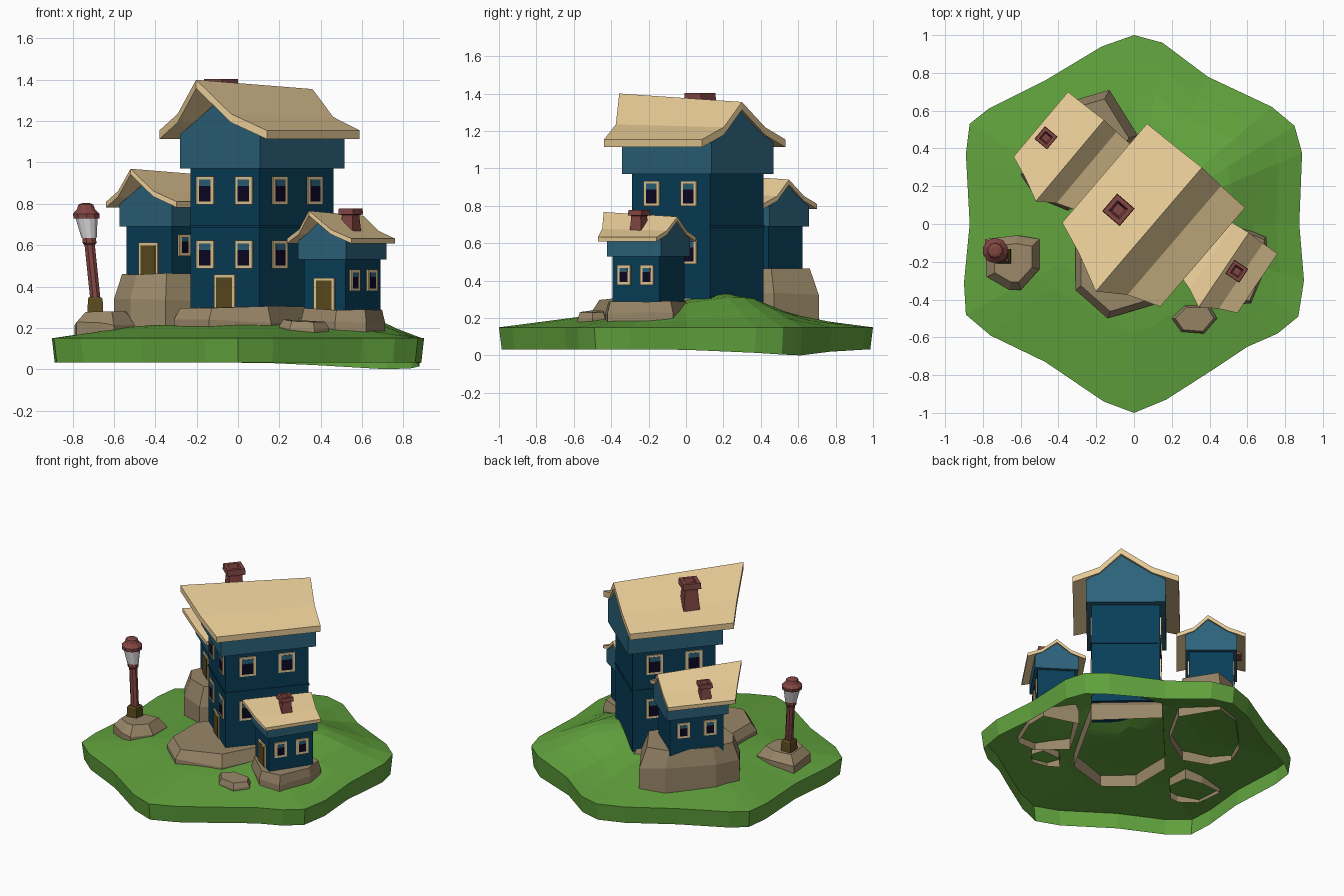
import bpy, bmesh, math, random
from mathutils import Matrix, Vector

if "Cube" in bpy.data.objects:
    bpy.data.objects.remove(bpy.data.objects["Cube"])

random.seed(4)


def mat(name, hexcol):
    rgb = [int(hexcol[i:i + 2], 16) / 255 for i in (0, 2, 4)]
    lin = [c / 12.92 if c <= 0.04045 else ((c + 0.055) / 1.055) ** 2.4 for c in rgb]
    m = bpy.data.materials.new(name)
    m.diffuse_color = (*lin, 1)
    m.use_nodes = True
    m.node_tree.nodes["Principled BSDF"].inputs["Base Color"].default_value = m.diffuse_color
    return m


GRASS = mat("grass green", "61A23D")
ROCK = mat("stone", "988668")
WALL = mat("dark teal wall", "083E58")
GABLE = mat("light teal gable", "2C627B")
CREAM = mat("cream", "E6CA96")
BRICK = mat("brick red", "824643")
DOOR = mat("olive door", "5C4B1E")
PANE = mat("navy pane", "0B0824")
GLASS = mat("lamp glass", "DADADA")


def add(name, verts, faces, material, M=Matrix()):
    me = bpy.data.meshes.new(name)
    me.from_pydata([tuple(v) for v in verts], [], faces)
    bm = bmesh.new()
    bm.from_mesh(me)
    bmesh.ops.recalc_face_normals(bm, faces=bm.faces)
    if max(bm.faces, key=lambda f: f.calc_center_median().z).normal.z < -.01:
        bmesh.ops.reverse_faces(bm, faces=bm.faces)
    bm.to_mesh(me)
    bm.free()
    me.materials.append(material)
    ob = bpy.data.objects.new(name, me)
    ob.matrix_world = M
    bpy.context.collection.objects.link(ob)
    return ob


def loft(name, rings, material, M=Matrix(), bottom=True):
    """Skin a stack of equal-length rings; the last ring is always capped."""
    n = len(rings[0])
    verts = [v for r in rings for v in r]
    faces = [(k * n + i, k * n + (i + 1) % n, (k + 1) * n + (i + 1) % n, (k + 1) * n + i)
             for k in range(len(rings) - 1) for i in range(n)]
    faces.append(tuple((len(rings) - 1) * n + i for i in range(n)))
    if bottom:
        faces.append(tuple(range(n))[::-1])
    return add(name, verts, faces, material, M)


def turned(name, prof, sides, material, M=Matrix()):
    """Profile of (radius, x, y, z) rings."""
    ring = lambda r, x, y, z: [(x + r * math.cos(math.tau * (i + .5) / sides),
                                y + r * math.sin(math.tau * (i + .5) / sides), z) for i in range(sides)]
    return loft(name, [ring(*p) for p in prof], material, M)


def box(name, x0, x1, y0, y1, z0, z1, material, M):
    ring = lambda z: [(x0, y0, z), (x1, y0, z), (x1, y1, z), (x0, y1, z)]
    return loft(name, [ring(z0), ring(z1)], material, M)


# island: open-bottomed grass shell
RIM = [(0, 1), (.15, .96), (.39, .78), (.73, .62), (.85, .52), (.89, .375), (.875, 0), (.9, -.3),
       (.87, -.49), (.76, -.58), (.6, -.65), (.42, -.77), (.17, -.93), (0, -1), (-.16, -.94),
       (-.47, -.73), (-.76, -.59), (-.89, -.48), (-.9, -.31), (-.87, 0), (-.89, .37), (-.87, .53),
       (-.77, .61), (-.47, .76), (-.17, .94)]


def ground(x, y, t):
    d2 = ((x - .42) ** 2 + ((y - .22) * .9) ** 2) / .14
    hill = .04 * math.exp(-d2 * d2) + .075 * math.exp(-2 * d2)
    return .15 + .065 * min(1, (1 - t) / .5) + hill * min(1, (1 - t) / .12)


rings = [[(x * .985, y * .985, .032 - .032 * math.exp(-((x - .73) ** 2 + (y - .62) ** 2) / .15))
          for x, y in RIM]]
for t in (1, .86, .72, .58, .44, .3, .1):
    rings.append([(x * t, y * t, ground(x * t, y * t, t)) for x, y in RIM])
loft("grass_island", rings, GRASS, bottom=False)


# rocks: chipped hollow shells from a plan outline
def rock(name, pts, z0, z1, top=.8):
    cx = sum(p[0] for p in pts) / len(pts)
    cy = sum(p[1] for p in pts) / len(pts)

    def ring(s, z, jit):
        return [(cx + (x - cx) * s, cy + (y - cy) * s, z + random.uniform(-jit, jit)) for x, y in pts]
    h = z1 - z0
    loft(name, [ring(1, z0, .01), ring(1, z0 + h * .6, .015), ring(top, z1, .006)], ROCK, bottom=False)


rock("main_house_rock", [(-.31, -.06), (-.31, -.35), (-.14, -.5), (.16, -.41), (.46, .12), (.12, .43)],
     .13, .3, .9)
rock("left_house_rock", [(-.6, .26), (-.52, .14), (-.35, .07), (-.13, .2), (.02, .47), (-.13, .71),
                         (-.3, .66), (-.53, .42)], .15, .46, .86)
rock("right_house_rock", [(.3, -.28), (.47, -.43), (.62, -.42), (.71, -.2), (.7, -.07), (.48, .02)],
     .14, .29, .92)
rock("lamp_rock", [(-.79, -.08), (-.78, -.28), (-.66, -.35), (-.6, -.35), (-.5, -.24), (-.5, -.08), (-.62, -.06)],
     .14, .275, .7)
rock("stepping_stone", [(.2, -.5), (.25, -.57), (.37, -.58), (.44, -.5), (.4, -.43), (.27, -.43)],
     .15, .235, .85)


# windows and doors are thin plates on the walls; local -y is the front
def opening(name, M, side, half, off, z, w, h, door=False):
    turn = {"front": 0, "right": math.pi / 2, "left": -math.pi / 2}[side]
    P = M @ Matrix.Rotation(turn, 4, "Z") @ Matrix.Translation((off, -half, z))
    f = .014

    def plate(part, x, za, zb, d, m):
        box(name + part, -x, x, -d, .0003, za, zb, m, P)
    plate("_frame", w / 2, -h / 2, h / 2, .008, CREAM)
    if door:
        plate("_panel", w / 2 - f, -h / 2, h / 2 - f, .009, DOOR)
    else:
        plate("_pane", w / 2 - f * 1.3, -h / 2 + f, h / 2 - f, .009, PANE)
        plate("_blind", w / 2 - f * 1.3, h * .16, h / 2 - f, .0095, GABLE)


def chimney(name, M, x, y, z0, z1, side):
    r = side / math.sqrt(2)
    turned(name, [(.95 * r, x, y, z0), (.7 * r, x, y, z1 - .45 * side), (.72 * r, x, y, z1 - .35 * side),
                  (r, x, y, z1 - .33 * side), (.95 * r, x, y, z1), (.58 * r, x, y, z1),
                  (.4 * r, x, y, z1 - .4 * side)], 4, BRICK, M)


def house(name, cx, cy, angle, s, z0, zs, k):
    """Walls z0 to zs, then an overhanging gable storey and flared roof, scaled by s; k shifts the ridge."""
    M = Matrix.Translation((cx, cy, 0)) @ Matrix.Rotation(math.radians(angle - 90), 4, "Z")
    a, b = .22 * s, .275 * s
    box(name + "_walls", -a, a, -b, b, z0, zs + .01, WALL, M)
    prof = [(-.255, 0), (.255, 0), (.255, .165), (.16, .225), (k, .355), (-.16, .225), (-.255, .165)]
    loft(name + "_gable_storey", [[(x * s, y * s, zs + z * s) for x, z in prof] for y in (-.315, .315)],
         GABLE, M)
    # roof: x, front y, front z, back y, back z; the ridge juts forward
    half = [(.342, -.365, .185, .325, .185), (.17, -.43, .265, .33, .25)]
    cols = half + [(k, -.526, .43, .338, .385)] + [(-c[0],) + c[1:] for c in half[::-1]]

    def section(i):
        top = [(c[0] * s, c[i] * s, zs + c[i + 1] * s) for c in cols]
        return top + [(x, y, z - .042 * s) for x, y, z in reversed(top)]
    n = 10
    verts = section(1) + section(3)
    faces = [(i, (i + 1) % n, n + (i + 1) % n, n + i) for i in range(n)]
    faces += [(e + i, e + i + 1, e + 8 - i, e + 9 - i) for e in (0, n) for i in range(4)]
    add(name + "_roof", verts, faces, CREAM, M)
    return M, a, b


# main house
M, a, b = house("main_house", .117, .062, 49.4, 1, .26, .97, .03)
box("main_house_ledge", -a - .006, a + .006, -b - .006, b + .006, .685, .695, WALL, M)
for z in (.555, .865):
    for side, half, off in (("front", b, .123), ("right", a, .13), ("left", a, .13)):
        for sg in (-1, 1):
            opening("main_%s_window" % side, M, side, half, sg * off, z, .11, .135)
opening("main_door", M, "front", b, 0, .37, .13, .175, True)
chimney("main_chimney", M, -.16, -.12, 1.16, 1.403, .122)

# two small houses
for name, cx, cy, ang, s, z0, zs, k, zd, zw, ch in (
        ("left_house", -.315, .395, 50, .65, .41, .69, .03, .53, .6, (-.155, -.05, .78, .93)),
        ("right_house", .504, -.20, 56, .55, .265, .53, 0, .36, .43, (.062, -.019, .61, .777))):
    M, a, b = house(name, cx, cy, ang, s, z0, zs, k)
    opening(name + "_door", M, "front", b, 0, zd, .12, .165, True)
    for side in ("right", "left"):
        for sg in (-1, 1):
            opening(name + "_window", M, side, a, sg * .135 * s, zw, .085, .105)
    chimney(name + "_chimney", M, *ch, .087)

# leaning street lamp
turned("lamp_base", [(.056, -.69, -.17, .25), (.05, -.69, -.17, .34), (.04, -.692, -.17, .35)], 4, DOOR)
turned("lamp_post", [(.027, -.69, -.17, .34), (.027, -.717, -.15, .6), (.036, -.718, -.15, .61),
                     (.036, -.72, -.148, .64)], 8, BRICK)
turned("lamp_glass", [(.038, -.72, -.148, .635), (.056, -.733, -.142, .735)], 12, GLASS)
turned("lamp_cap", [(.066, -.732, -.142, .73), (.068, -.734, -.141, .752), (.045, -.735, -.14, .775),
                    (.038, -.736, -.14, .797), (.02, -.736, -.14, .803)], 10, BRICK)
